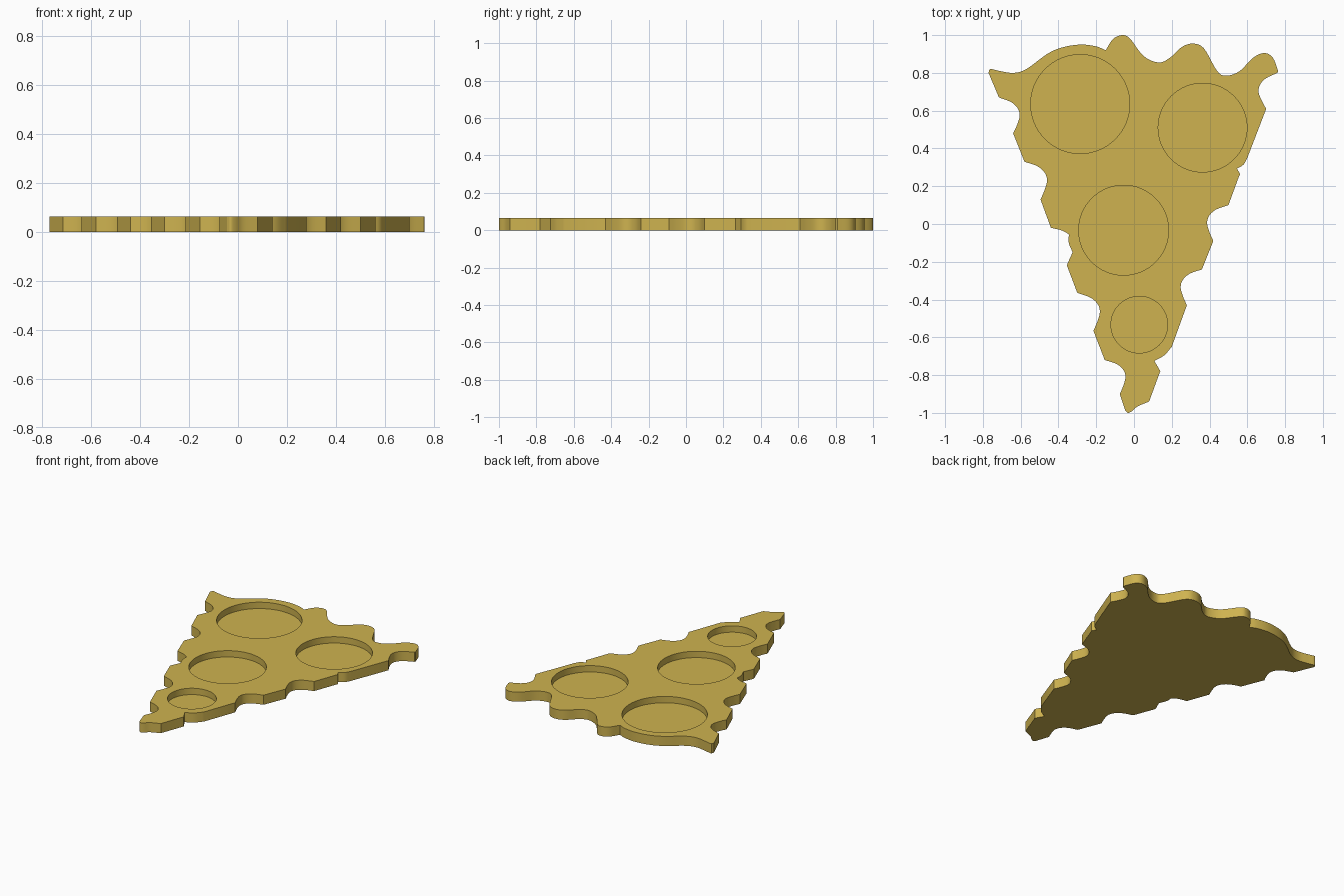
import bpy, bmesh
from mathutils import Vector

THICK, FLOOR = 0.065, 0.022

default = bpy.data.objects.get("Cube")
if default:
    bpy.data.objects.remove(default, do_unlink=True)

gold = bpy.data.materials.new("mustard gold")
gold.use_nodes = True
gold.diffuse_color = (0.62, 0.45, 0.08, 1)
gold.node_tree.nodes["Principled BSDF"].inputs["Base Color"].default_value = gold.diffuse_color


def smooth_run(points, steps=5):
    """Catmull-Rom curve through the points, last point left out for chaining."""
    pts = [Vector(p) for p in points]
    pts = [pts[0] * 2 - pts[1]] + pts + [pts[-1] * 2 - pts[-2]]
    run = []
    for a, b, c, d in zip(pts, pts[1:], pts[2:], pts[3:]):
        for i in range(steps):
            t = i / steps
            run.append((b * 2 + (c - a) * t + (a * 2 - b * 5 + c * 4 - d) * t ** 2
                        + (b * 3 - a - c * 3 + d) * t ** 3) / 2)
    return run


def notch(start, end, side):
    """Rounded bite between two edge corners; side is the sign of x it lies on."""
    start, end = Vector(start), Vector(end)
    along = end - start
    inward = Vector((along.y, -along.x)) * side
    bite = [(0, 0), (.23, .25), (.45, .35), (.65, .32), (.85, .16), (1, 0)]
    return [start + along * a + inward * b for a, b in bite]


# Edge runs in clockwise order; straight edges join one run to the next
crust_left = [(-.77, .8), (-.76, .82), (-.71, .81), (-.64, .8), (-.57, .82),
              (-.46, .9), (-.38, .935), (-.28, .95), (-.2, .94), (-.15, .92)]
crust_right = [(-.15, .92), (-.11, .98), (-.06, 1), (-.02, .98), (.05, .89), (.13, .855),
               (.19, .88), (.25, .935), (.31, .955), (.37, .93), (.44, .81), (.49, .785),
               (.56, .81), (.63, .88), (.69, .905), (.735, .88), (.763, .81)]
right_step_upper = [(.6, .35), (.58, .315), (.545, .293)]
right_step_lower = [(.2, -.65), (.16, -.695), (.108, -.725)]
tip = [(.08, -.94), (.02, -.965), (-.01, -.99), (-.03, -1), (-.045, -.99)]
left_step = [(-.325, -.15), (-.345, -.1), (-.345, -.055)]
left_step_end = [(-.345, -.055), (-.38, -.035), (-.44, -.02)]

runs = [
    crust_left, crust_right,
    notch((.76, .8), (.7, .61), 1),
    right_step_upper, [(.562, .265), (.555, .25)],
    notch((.5, .1), (.42, -.09), 1),
    notch((.36, -.24), (.28, -.43), 1),
    right_step_lower, [(.14, -.78), (.135, -.79)],
    tip,
    notch((-.155, -.72), (-.075, -.9), -1)[::-1],
    notch((-.3, -.365), (-.215, -.565), -1)[::-1],
    [(-.355, -.22), (-.35, -.205)],
    left_step, left_step_end,
    notch((-.58, .33), (-.495, .13), -1)[::-1],
    notch((-.715, .67), (-.64, .48), -1)[::-1],
]
outline = []
for run in runs:
    points = smooth_run(run, 5 if len(run) > 2 else 1) + [Vector(run[-1])]
    outline += [p for p in points if not outline or (p - outline[-1]).length > 0.001]


def make_object(name, bm):
    bmesh.ops.recalc_face_normals(bm, faces=bm.faces)
    mesh = bpy.data.meshes.new(name)
    bm.to_mesh(mesh)
    bm.free()
    mesh.materials.append(gold)
    obj = bpy.data.objects.new(name, mesh)
    bpy.context.collection.objects.link(obj)
    return obj


# Slab with the wavy outline
bm = bmesh.new()
base = bm.faces.new([bm.verts.new((p.x, p.y, 0)) for p in outline])
top = bmesh.ops.extrude_face_region(bm, geom=[base])["geom"]
bmesh.ops.translate(bm, vec=(0, 0, THICK),
                    verts=[g for g in top if isinstance(g, bmesh.types.BMVert)])
if not any(f.normal.z < -0.5 for f in bm.faces) or len([f for f in bm.faces if len(f.verts) > 4]) < 2:
    bm.faces.new([v for v in bm.verts if v.co.z == 0])
slab = make_object("wedge_tray", bm)

# Round pockets sunk into the top
cutters = []
for x, y, radius in [(-.285, .635, .262), (.363, .51, .235), (-.055, -.033, .238), (.028, -.533, .15)]:
    bm = bmesh.new()
    bmesh.ops.create_cone(bm, cap_ends=True, segments=64, radius1=radius, radius2=radius, depth=THICK)
    bmesh.ops.translate(bm, verts=bm.verts, vec=(x, y, FLOOR + THICK / 2))
    cutter = make_object("pocket_cutter", bm)
    cutter.hide_render = True
    cutters.append(cutter)
    cut = slab.modifiers.new("pocket", 'BOOLEAN')
    cut.operation, cut.solver, cut.object = 'DIFFERENCE', 'EXACT', cutter

# Apply the cuts, drop the cutters and shade the curved walls
bpy.ops.object.select_all(action='DESELECT')
slab.select_set(True)
bpy.context.view_layer.objects.active = slab
for cut in list(slab.modifiers):
    bpy.ops.object.modifier_apply(modifier=cut.name)
for cutter in cutters:
    bpy.data.objects.remove(cutter, do_unlink=True)
bpy.ops.object.shade_smooth_by_angle(angle=0.5)
